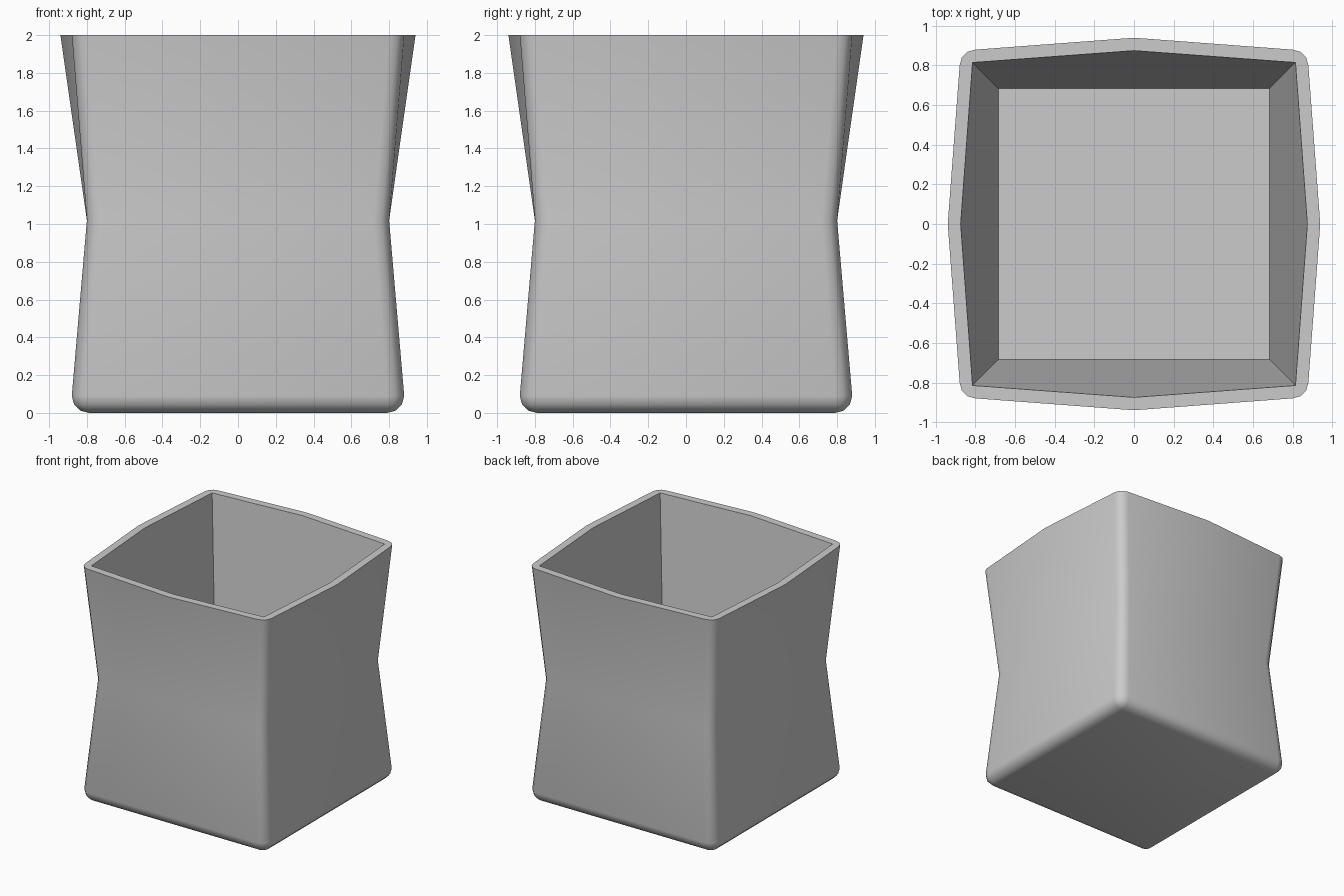
import bpy, bmesh, math

if "Cube" in bpy.data.objects:
    bpy.data.objects.remove(bpy.data.objects["Cube"])

bm = bmesh.new()
SEG = 3  # segments of the rounded corners


def ring(h, b, z, mid):
    """Square loop of half-width h, corner radius b, side middles at mid."""
    pts = []
    for s in range(4):
        base = [(mid, 0.0)]
        for i in range(SEG + 1):
            a = math.pi / 2 * i / SEG
            base.append((h - b + b * math.cos(a), h - b + b * math.sin(a)))
        c, sn = [(1, 0), (0, 1), (-1, 0), (0, -1)][s]
        pts += [bm.verts.new((x * c - y * sn, x * sn + y * c, z)) for x, y in base]
    return pts


# Outer shell: rounded foot, waist, flared top, then the inner rim edge
rings = []
R = 0.09
for i in range(SEG + 1):
    a = math.pi / 2 * i / SEG
    r = R * math.sin(a)
    h = 0.79 + r
    rings.append(ring(h, r, R - R * math.cos(a), h))
rings.append(ring(0.80, 0.08, 1.02, 0.80))
rings.append(ring(0.88, 0.08, 2.0, 0.94))
rings.append(ring(0.815, 0.0, 2.0, 0.875))
n = len(rings[0])
for lo, hi in zip(rings, rings[1:]):
    for i in range(n):
        j = (i + 1) % n
        bm.faces.new((lo[i], lo[j], hi[j], hi[i]))
bm.faces.new(rings[0][::-1])

# Cavity: straight tapered walls down to a square floor
rim = rings[-1]
step = SEG + 2
f = 0.685
floor = [bm.verts.new((x, y, 0.11)) for x, y in ((f, f), (-f, f), (-f, -f), (f, -f))]
for s in range(4):
    t = (s + 1) % 4
    c0, mid, c1 = rim[s * step + 1 + SEG], rim[t * step], rim[t * step + 1]
    # the corner points of the rim coincide and are welded below
    bm.faces.new((c0, mid, c1, floor[t], floor[s]))
bm.faces.new(floor)
bmesh.ops.remove_doubles(bm, verts=bm.verts, dist=0.0005)
bmesh.ops.recalc_face_normals(bm, faces=bm.faces)

mesh = bpy.data.meshes.new("square_vase")
bm.to_mesh(mesh)
bm.free()
vase = bpy.data.objects.new("square_vase", mesh)
bpy.context.collection.objects.link(vase)
bpy.context.view_layer.objects.active = vase
vase.select_set(True)
bpy.ops.object.shade_smooth_by_angle(angle=math.radians(35))
